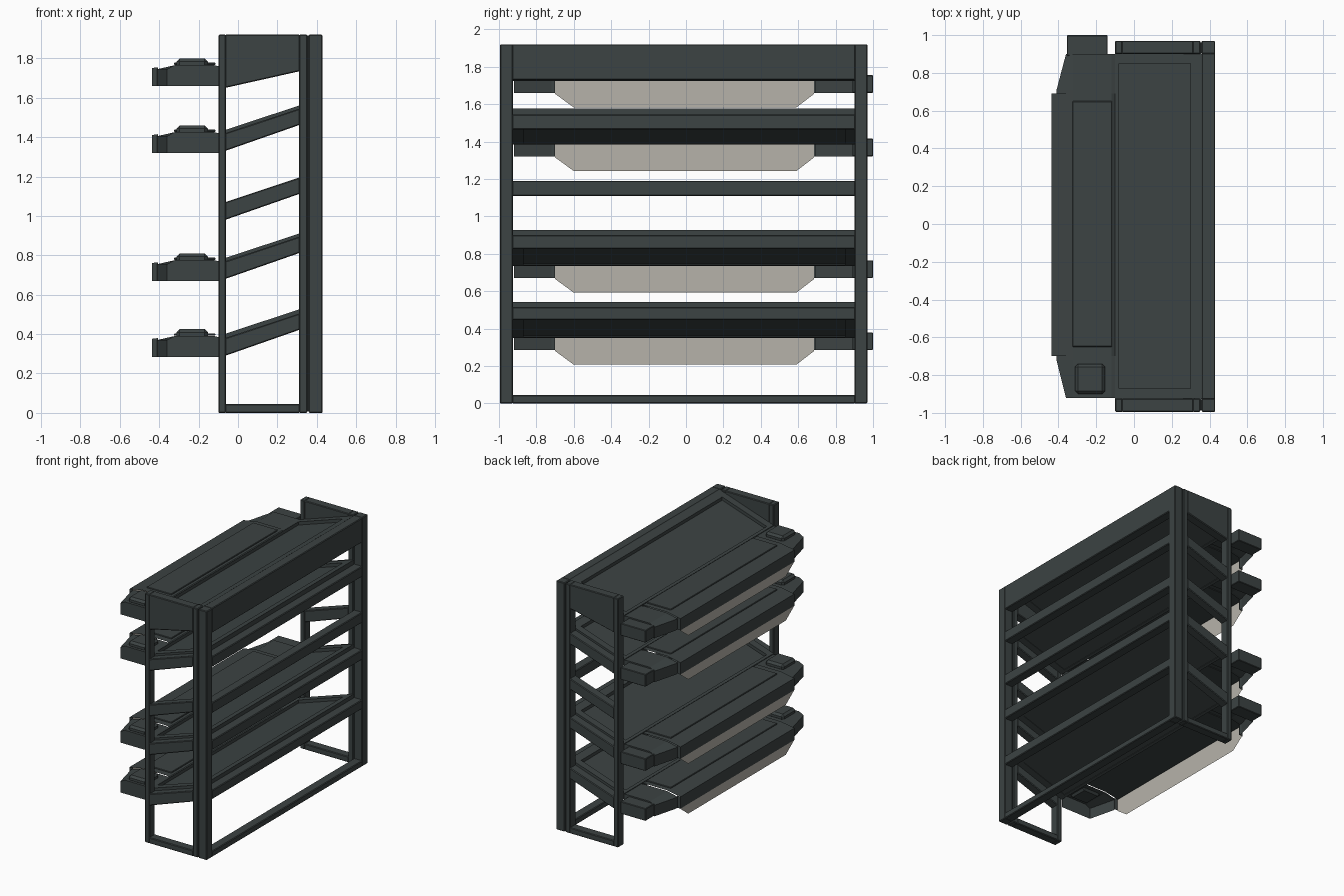
import bpy, bmesh
from mathutils import Vector

if "Cube" in bpy.data.objects:
    bpy.data.objects.remove(bpy.data.objects["Cube"])


def material(name, rgb):
    m = bpy.data.materials.new(name)
    m.diffuse_color = (*rgb, 1)
    m.use_nodes = True
    m.node_tree.nodes["Principled BSDF"].inputs["Base Color"].default_value = m.diffuse_color
    return m


DARK = material("dark slate", (0.045, 0.056, 0.056))
PALE = material("pale warm grey", (0.47, 0.45, 0.40))


def finish(name, bm, mat, bevel=0.0):
    bmesh.ops.recalc_face_normals(bm, faces=bm.faces)
    me = bpy.data.meshes.new(name)
    bm.to_mesh(me)
    bm.free()
    ob = bpy.data.objects.new(name, me)
    bpy.context.collection.objects.link(ob)
    me.materials.append(mat)
    if bevel:
        b = ob.modifiers.new("bevel", 'BEVEL')
        b.width, b.segments = bevel, 1
    return ob


def prism(bm, profile, y0, y1):
    """Extrude an x-z profile from y0 to y1."""
    f = bm.faces.new([bm.verts.new((x, y0, z)) for x, z in profile])
    r = bmesh.ops.extrude_face_region(bm, geom=[f])
    verts = [v for v in r["geom"] if isinstance(v, bmesh.types.BMVert)]
    bmesh.ops.translate(bm, vec=Vector((0, y1 - y0, 0)), verts=verts)


def box(bm, x0, x1, y0, y1, z0, z1):
    prism(bm, [(x0, z0), (x1, z0), (x1, z1), (x0, z1)], y0, y1)


def loft(bm, stations):
    """Open skin through equal-length point rows, with closed ends."""
    rows = [[bm.verts.new(p) for p in s] for s in stations]
    for a, b in zip(rows, rows[1:]):
        for i in range(len(a) - 1):
            bm.faces.new((a[i], a[i + 1], b[i + 1], b[i]))
    return rows


# Side frames: two posts, sill, deep top panel and sloping rails
for side, y0, y1 in (("front", -0.995, -0.925), ("back", 0.9, 0.97)):
    bm = bmesh.new()
    box(bm, -0.10, -0.06, y0, y1, 0, 1.92)
    box(bm, 0.31, 0.352, y0, y1, 0, 1.92)
    box(bm, -0.065, 0.315, y0, y1, 0, 0.045)
    prism(bm, [(-0.065, 1.65), (0.315, 1.735), (0.315, 1.92), (-0.065, 1.92)], y0, y1)
    for z in (1.33, 0.98, 0.68, 0.29):
        prism(bm, [(-0.065, z), (0.315, z + 0.133), (0.315, z + 0.216), (-0.065, z + 0.09)], y0, y1)
    finish(side + "_side_frame", bm, DARK, 0.005)

# Long rear frame: posts, cross rails, top board
bm = bmesh.new()
for y0, y1 in ((-0.995, -0.925), (0.9, 0.97)):
    box(bm, 0.358, 0.43, y0, y1, 0, 1.92)
for z0, z1 in ((0, 0.045), (0.445, 0.515), (0.825, 0.9), (1.11, 1.19), (1.465, 1.545), (1.73, 1.92)):
    box(bm, 0.358, 0.43, -0.93, 0.905, z0, z1)
finish("rear_frame", bm, DARK, 0.005)

# Dark filler in the joint between side and rear frames
bm = bmesh.new()
for y0, y1 in ((-0.985, -0.93), (0.905, 0.96)):
    box(bm, 0.34, 0.37, y0, y1, 0.01, 1.91)
finish("frame_joints", bm, DARK)

SLOPE = 0.33


def slab(bm, x0, x1, y0, y1, lo, hi):
    """Sloping slab; lo and hi are heights at the low end of the tray."""
    a, b = SLOPE * (x0 + 0.1), SLOPE * (x1 + 0.1)
    prism(bm, [(x0, lo + a), (x1, lo + b), (x1, hi + b), (x0, hi + a)], y0, y1)


def tray_level(n, z):
    """One chute with its control head; z is the bottom of the head."""
    # Sloping tray: thin pan within a raised rim
    bm = bmesh.new()
    slab(bm, -0.09, 0.34, -0.92, 0.9, z + 0.068, z + 0.08)
    finish(f"tray_pan_{n}", bm, DARK)
    bm = bmesh.new()
    lo, hi = z + 0.064, z + 0.105
    slab(bm, -0.10, -0.08, -0.93, 0.905, lo, hi)
    slab(bm, 0.30, 0.358, -0.93, 0.905, lo, hi)
    slab(bm, -0.08, 0.30, -0.93, -0.87, lo, hi)
    slab(bm, -0.08, 0.30, 0.85, 0.905, lo, hi)
    finish(f"tray_rim_{n}", bm, DARK)

    # Hollow head shell: tapered wings and a wider middle section
    def row(y, xo, up=0.0):
        return [(xo, y, z), (xo, y, z + 0.085 + up), (-0.322, y, z + 0.105 + up),
                (-0.12, y, z + 0.105 + up), (-0.10, y, z + 0.1)]

    for part, y_end, y_in in (("front", -0.92, -0.70), ("back", 0.9, 0.69)):
        bm = bmesh.new()
        out = 0.02 if y_end > 0 else -0.02
        rows = loft(bm, [row(y_end, -0.36), row(y_in + out, -0.41), row(y_in, -0.41)])
        bm.faces.new(rows[0] + [bm.verts.new((-0.10, y_end, z))])
        finish(f"head_{part}_wing_{n}", bm, DARK)
    bm = bmesh.new()
    rows = loft(bm, [row(-0.70, -0.436, 0.006), row(0.69, -0.436, 0.006)])
    for r in rows:   # narrow shoulders where the middle steps out past the wings
        y = r[0].co.y
        c = [bm.verts.new((-0.405, y, z)), bm.verts.new((-0.405, y, z + 0.095))]
        bm.faces.new((r[0], r[1], c[1], c[0]))
    finish(f"head_middle_{n}", bm, DARK)

    # Raised lid, square button housing and end connector
    bm = bmesh.new()
    box(bm, -0.325, -0.115, -0.65, 0.65, z + 0.107, z + 0.118)
    finish(f"head_lid_{n}", bm, DARK, 0.003)
    bm = bmesh.new()
    box(bm, -0.312, -0.153, -0.9, -0.74, z + 0.09, z + 0.14)
    finish(f"button_housing_{n}", bm, DARK, 0.016)
    bm = bmesh.new()
    box(bm, -0.355, -0.14, 0.89, 1.0, z, z + 0.095)
    finish(f"end_connector_{n}", bm, DARK, 0.004)

    # Pale hanging label sheet behind the head's outer skirt
    bm = bmesh.new()
    outline = [(-0.70, z + 0.085), (-0.70, z - 0.005), (-0.6, z - 0.078),
               (0.59, z - 0.078), (0.685, z - 0.005), (0.685, z + 0.085)]
    bm.faces.new([bm.verts.new((-0.432, y, h)) for y, h in outline])
    finish(f"label_sheet_{n}", bm, PALE)


for n, z in enumerate((1.66, 1.32, 0.67, 0.285), 1):
    tray_level(n, z)
